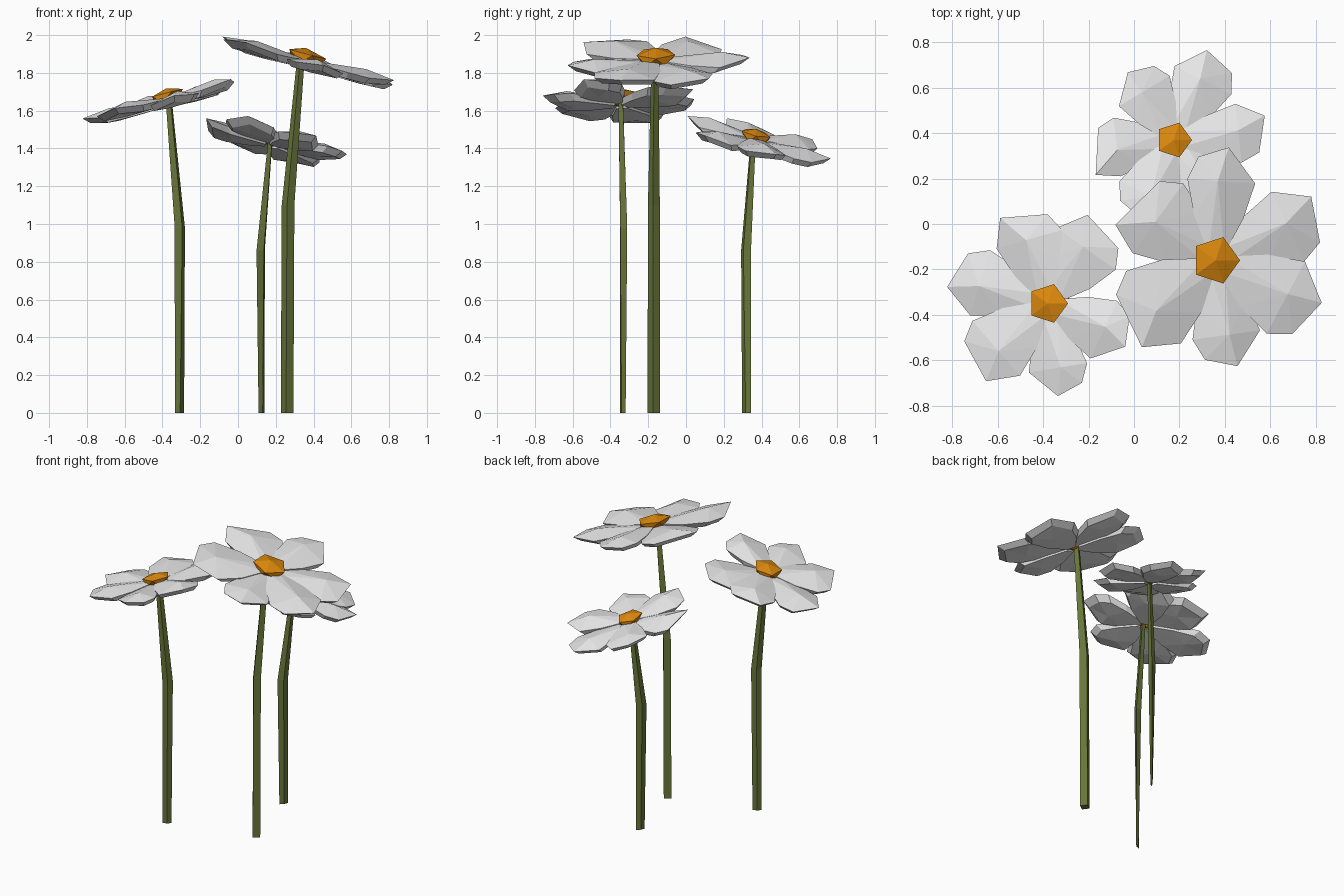
import bpy, bmesh, math
from mathutils import Vector

if "Cube" in bpy.data.objects:
    bpy.data.objects.remove(bpy.data.objects["Cube"])


def material(name, rgb):
    m = bpy.data.materials.new(name)
    m.diffuse_color = (*rgb, 1)
    m.use_nodes = True
    m.node_tree.nodes["Principled BSDF"].inputs["Base Color"].default_value = m.diffuse_color
    return m


WHITE = material("petal_white", (0.8, 0.8, 0.8))
ORANGE = material("centre_orange", (0.72, 0.25, 0.004))
GREEN = material("stem_green", (0.14, 0.18, 0.042))


def finish(bm, name, mat):
    bmesh.ops.recalc_face_normals(bm, faces=bm.faces[:])
    me = bpy.data.meshes.new(name)
    bm.to_mesh(me)
    bm.free()
    me.materials.append(mat)
    bpy.context.collection.objects.link(bpy.data.objects.new(name, me))


def place(centre, slope, x, y, h):
    """Point on the tilted flower head, given as plan offset plus height."""
    return Vector((centre[0] + x, centre[1] + y,
                   centre[2] + slope[0] * x + slope[1] * y + h))


def petals(name, centre, slope, specs):
    # each petal: faceted closed leaf (angle, length, half width, tip skew)
    bm = bmesh.new()
    for i, (deg, L, w, s) in enumerate(specs):
        a = math.radians(deg)
        lift = 0.006 if i % 2 else -0.006

        def vert(u, v, h):
            x = u * math.cos(a) - v * math.sin(a)
            y = u * math.sin(a) + v * math.cos(a)
            return bm.verts.new(place(centre, slope, x, y, h + lift))

        shoulder = (0.9 * L, -0.72 * w * (1 if s > 0 else -1), -0.015)
        tips = sorted([(L, s * w, 0.005), shoulder], key=lambda p: p[1])
        outline = [(0.03, -0.035, -0.01), (0.38 * L, -0.72 * w, -0.015), (0.7 * L, -w, -0.015),
                   *tips, (0.7 * L, w, -0.015), (0.38 * L, 0.72 * w, -0.015), (0.03, 0.035, -0.01)]
        rim = [vert(*p) for p in outline]
        # underside ring gives the petal a thick bevelled edge
        under = [vert(0.03 + (u - 0.03) * 0.9, v * 0.82, h - 0.035) for u, v, h in outline]
        top = vert(0.7 * L, 0.1 * w, 0.025)
        n = len(rim)
        for j in range(n):
            k = (j + 1) % n
            bm.faces.new((rim[j], rim[k], top))
            bm.faces.new((rim[k], rim[j], under[j], under[k]))
        low = vert(0.6 * L, -0.1 * w, -0.055)
        for j in range(n):
            bm.faces.new((under[(j + 1) % n], under[j], low))
    finish(bm, name, WHITE)


def middle(name, centre, slope, r):
    # faceted button, narrower underneath
    bm = bmesh.new()
    bmesh.ops.create_icosphere(bm, subdivisions=1, radius=1)
    for v in bm.verts:
        k = r if v.co.z > 0 else r * 0.75
        h = v.co.z * 0.45 * r if v.co.z > 0 else v.co.z * 0.055
        v.co = place(centre, slope, v.co.x * k, v.co.y * k, h + 0.003)
    finish(bm, name, ORANGE)


def stem(name, rings, sides=4):
    # rings: x, y, z, long radius, short radius, direction of long axis
    bm = bmesh.new()
    loops = []
    for x, y, z, r1, r2, deg in rings:
        d = math.radians(deg)
        loop = []
        for i in range(sides):
            t = 2 * math.pi * i / sides
            p, q = r1 * math.cos(t), r2 * math.sin(t)
            loop.append(bm.verts.new((x + p * math.cos(d) - q * math.sin(d),
                                      y + p * math.sin(d) + q * math.cos(d), z)))
        loops.append(loop)
    for a, b in zip(loops, loops[1:]):
        for i in range(sides):
            j = (i + 1) % sides
            bm.faces.new((a[i], a[j], b[j], b[i]))
    bm.faces.new(loops[0])
    bm.faces.new(loops[-1])
    finish(bm, name, GREEN)


# left flower
c, s = (-0.38, -0.35, 1.67), (0.25, 0.0)
petals("left_petals", c, s, [(55, .42, .16, .5), (106, .42, .15, .65), (163, .445, .15, .4),
                             (221, .43, .16, .5), (279, .41, .13, -.15), (335, .39, .14, -.2)])
middle("left_centre", c, s, 0.1)
stem("left_stem", [(-.31, -.335, 0, .029, .007, 32), (-.308, -.33, .98, .033, .022, 35),
                   (-.365, -.345, 1.64, .02, .015, 35)])

# tall right flower
c, s = (0.36, -0.16, 1.875), (-0.26, 0.02)
petals("right_petals", c, s, [(25, .5, .17, .45), (86, .5, .15, -.15), (144, .45, .19, .7),
                              (217, .49, .2, .55), (278, .475, .15, .2), (332, .5, .18, .3)])
middle("right_centre", c, s, 0.12)
stem("right_stem", [(.26, -.17, 0, .034, .034, -10), (.265, -.17, 1.1, .034, .032, -10),
                    (.33, -.165, 1.845, .021, .019, -10)])

# back flower
c, s = (0.175, 0.37, 1.46), (-0.2, -0.21)
petals("back_petals", c, s, [(64, .42, .14, .3), (121, .36, .13, .15), (187, .36, .13, .85),
                             (245, .38, .14, .3), (305, .36, .13, .3), (6, .41, .13, .5)])
middle("back_centre", c, s, 0.09)
stem("back_stem", [(.125, .32, 0, .028, .007, 55), (.12, .318, .86, .034, .022, 50),
                   (.17, .355, 1.435, .018, .013, 50)])
